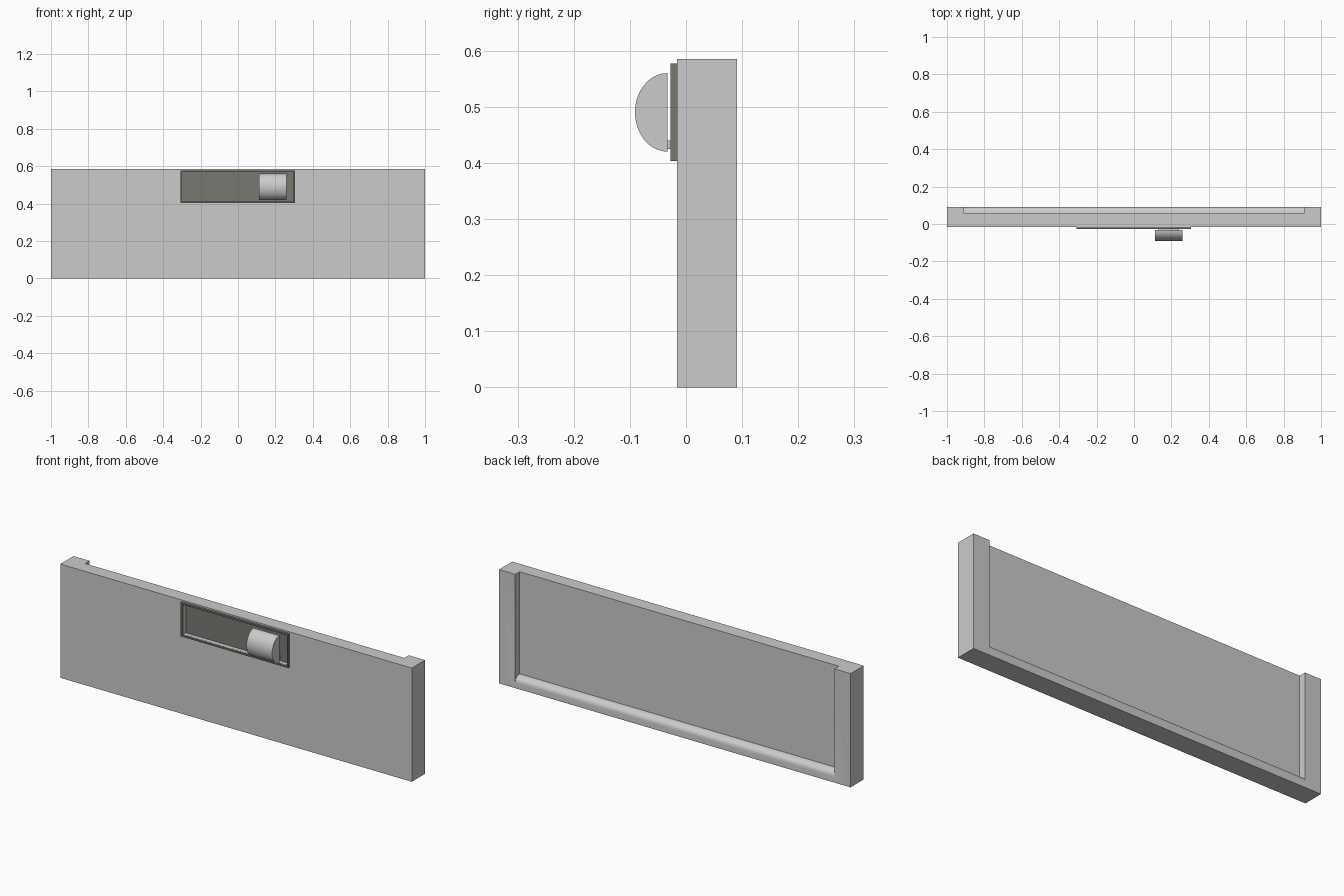
import bpy, bmesh, math
from mathutils import Vector

if "Cube" in bpy.data.objects:
    bpy.data.objects.remove(bpy.data.objects["Cube"])


def make_object(name, bm, colour=None):
    bmesh.ops.recalc_face_normals(bm, faces=bm.faces)
    mesh = bpy.data.meshes.new(name)
    bm.to_mesh(mesh)
    bm.free()
    obj = bpy.data.objects.new(name, mesh)
    bpy.context.collection.objects.link(obj)
    if colour:
        mat = bpy.data.materials.new(name + "_material")
        mat.diffuse_color = colour
        mat.use_nodes = True
        mat.node_tree.nodes["Principled BSDF"].inputs["Base Color"].default_value = mat.diffuse_color
        mesh.materials.append(mat)
    return obj


def box_mesh(x0, x1, y0, y1, z0, z1):
    bm = bmesh.new()
    bmesh.ops.create_cube(bm, size=1)
    for v in bm.verts:
        v.co = Vector((x1 if v.co.x > 0 else x0,
                       y1 if v.co.y > 0 else y0,
                       z1 if v.co.z > 0 else z0))
    return bm


def prism_mesh(profile, x0, x1):
    # extrude a (y, z) profile along x
    bm = bmesh.new()
    face = bm.faces.new([bm.verts.new((x0, y, z)) for y, z in profile])
    ext = bmesh.ops.extrude_face_region(bm, geom=[face])
    moved = [g for g in ext["geom"] if isinstance(g, bmesh.types.BMVert)]
    bmesh.ops.translate(bm, verts=moved, vec=(x1 - x0, 0, 0))
    return bm


def activate(obj):
    bpy.ops.object.select_all(action='DESELECT')
    obj.select_set(True)
    bpy.context.view_layer.objects.active = obj


def cut(target, cutter):
    cutter.hide_render = True
    mod = target.modifiers.new("cut", 'BOOLEAN')
    mod.operation = 'DIFFERENCE'
    mod.solver = 'EXACT'
    mod.object = cutter
    activate(target)
    bpy.ops.object.modifier_apply(modifier=mod.name)
    bpy.data.objects.remove(cutter, do_unlink=True)


def smooth(obj, angle=35):
    activate(obj)
    bpy.ops.object.shade_smooth_by_angle(angle=math.radians(angle))


# Main panel with an open-topped recess behind and a rounded bottom ledge
panel = make_object("panel", box_mesh(-1, 1, -0.016, 0.091, 0, 0.585))
ledge = [(0.055 + 0.036 * math.sin(t), 0.03 + 0.03 * math.cos(t))
         for t in (math.pi / 2 * i / 6 for i in range(7))]
recess = [(0.055, 0.7)] + ledge + [(0.12, 0.03), (0.12, 0.7)]
cut(panel, make_object("recess_cutter", prism_mesh(recess, -0.908, 0.908)))
cut(panel, make_object("plate_cutter",
                       box_mesh(-0.3, 0.297, -0.06, 0.01, 0.411, 0.569)))
smooth(panel)

# Dark handle tray: rimmed plate with a sunken floor
bm = box_mesh(-0.308, 0.305, -0.028, 0.02, 0.403, 0.577)
bm.normal_update()
front = min(bm.faces, key=lambda f: f.calc_center_median().y)
bmesh.ops.inset_region(bm, faces=[front], thickness=0.011)
ext = bmesh.ops.extrude_face_region(bm, geom=[front])
moved = [g for g in ext["geom"] if isinstance(g, bmesh.types.BMVert)]
bmesh.ops.delete(bm, geom=[front], context='FACES')
bmesh.ops.translate(bm, verts=moved, vec=(0, 0.032, 0))
make_object("handle_tray", bm, (0.19, 0.19, 0.17, 1))

# Half-round latch knob
arc = [(-0.033 - 0.058 * math.sin(t), 0.49 + 0.07 * math.cos(t))
       for t in (math.pi * i / 20 for i in range(21))]
knob = make_object("latch_knob", prism_mesh(arc, 0.112, 0.258))
smooth(knob)

# Short arm joining the knob to the tray floor
make_object("latch_arm", box_mesh(0.13, 0.24, -0.036, 0.008, 0.425, 0.44))
